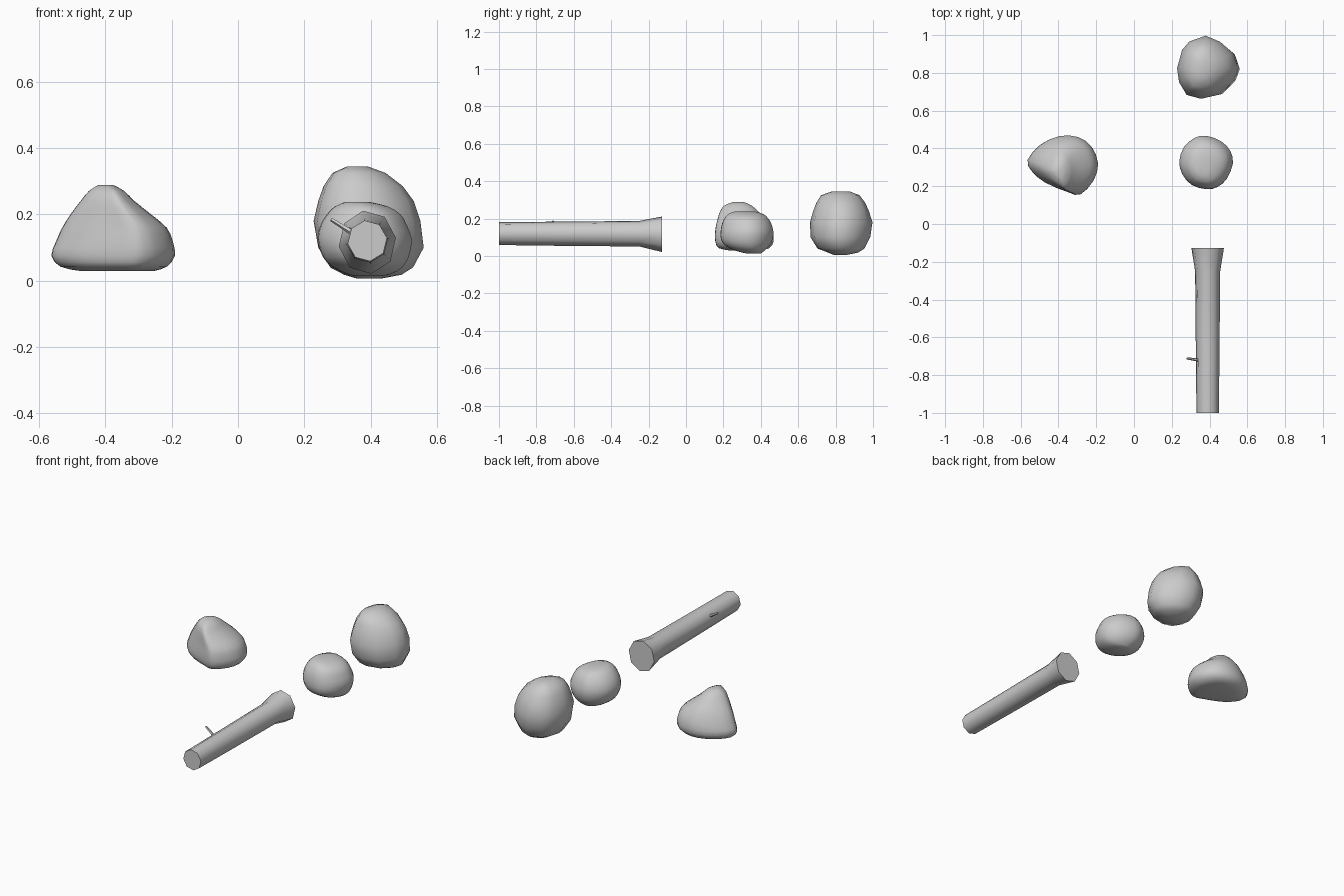
import bpy, bmesh, math
from mathutils import Vector

if "Cube" in bpy.data.objects:
    bpy.data.objects.remove(bpy.data.objects["Cube"])


def finish(name, bm, angle=60):
    bmesh.ops.recalc_face_normals(bm, faces=bm.faces)
    me = bpy.data.meshes.new(name)
    bm.to_mesh(me)
    bm.free()
    ob = bpy.data.objects.new(name, me)
    bpy.context.collection.objects.link(ob)
    bpy.ops.object.select_all(action='DESELECT')
    ob.select_set(True)
    bpy.context.view_layer.objects.active = ob
    bpy.ops.object.shade_smooth_by_angle(angle=math.radians(angle))
    return ob


def loft(name, rings, angle=60):
    """Skin a stack of equal-length rings, closing both ends with a fan."""
    bm = bmesh.new()
    rows = [[bm.verts.new(p) for p in r] for r in rings]
    n = len(rows[0])
    for a, b in zip(rows, rows[1:]):
        for i in range(n):
            j = (i + 1) % n
            bm.faces.new((a[i], a[j], b[j], b[i]))
    for row in (rows[0], rows[-1]):
        c = bm.verts.new(sum((v.co for v in row), Vector()) / n)
        for i in range(n):
            bm.faces.new((row[i], row[(i + 1) % n], c))
    return finish(name, bm, angle)


def densify(pts, closed):
    """Insert a smooth midpoint between neighbouring points."""
    n, out = len(pts), []
    for i in range(n if closed else n - 1):
        q = [pts[k % n if closed else min(max(k, 0), n - 1)] for k in range(i - 1, i + 3)]
        out.append(q[1])
        out.append(tuple((9 * (b + c) - a - d) / 16 for a, b, c, d in zip(*q)))
    return out if closed else out + [pts[-1]]


def rock(name, plan, levels, smooth=True):
    """plan: outline seen from above; levels: (z, x min, x max, y min, y max)."""
    if smooth:
        plan, levels = densify(plan, True), densify(levels, False)
    lo = [min(p[k] for p in plan) for k in (0, 1)]
    hi = [max(p[k] for p in plan) for k in (0, 1)]
    unit = [((x - lo[0]) / (hi[0] - lo[0]), (y - lo[1]) / (hi[1] - lo[1])) for x, y in plan]
    return loft(name, [[(a + (b - a) * u, c + (d - c) * v, z) for u, v in unit]
                       for z, a, b, c, d in levels])


# Peaked rock
rock("peaked_rock",
     [(-.566, .34), (-.50, .42), (-.40, .466), (-.30, .46), (-.23, .41), (-.196, .32),
      (-.22, .23), (-.29, .158), (-.355, .17), (-.476, .22), (-.545, .28)],
     [(.030, -.48, -.25, .23, .40), (.042, -.535, -.215, .175, .445),
      (.075, -.563, -.19, .157, .468), (.12, -.548, -.197, .155, .465),
      (.16, -.53, -.215, .16, .45), (.20, -.505, -.262, .17, .425),
      (.24, -.475, -.312, .183, .385), (.27, -.45, -.342, .205, .35),
      (.288, -.423, -.375, .25, .31)])

# Small round rock
rock("small_rock",
     [(.38, .47), (.46, .44), (.51, .386), (.522, .32), (.49, .24), (.44, .195),
      (.38, .183), (.30, .206), (.25, .265), (.235, .333), (.26, .41), (.32, .46)],
     [(.014, .35, .44, .32, .40), (.028, .31, .48, .265, .42), (.055, .268, .507, .21, .447),
      (.09, .248, .52, .187, .463), (.13, .24, .523, .185, .467), (.17, .25, .508, .192, .457),
      (.20, .268, .49, .205, .44), (.224, .292, .452, .225, .415), (.238, .325, .395, .26, .365)])

# Large boulder
rock("large_boulder",
     [(.38, 1.0), (.46, .968), (.53, .91), (.558, .83), (.534, .767), (.46, .693),
      (.354, .67), (.275, .69), (.233, .757), (.222, .83), (.25, .926), (.29, .97)],
     [(.006, .36, .43, .79, .86), (.018, .32, .493, .76, .92), (.04, .278, .528, .703, .955),
      (.10, .242, .56, .666, .985), (.18, .228, .55, .663, .997), (.24, .242, .53, .68, .978),
      (.285, .258, .497, .697, .958), (.325, .285, .445, .722, .928), (.345, .33, .39, .78, .875)],
     smooth=False)


# Eight-sided log with a flared butt
def log_ring(y, rx, rz, cz):
    return [(.39 + rx * math.cos(t), y, cz + rz * math.sin(t))
            for t in (math.radians(8 + 45 * i) for i in range(8))]


loft("log", [log_ring(-1.0, .060, .062, .120), log_ring(-.70, .063, .065, .119),
             log_ring(-.25, .067, .069, .119), log_ring(-.127, .087, .096, .116)])

# Broken twig on the side of the log
base, tip = Vector((.35, -.722, .142)), Vector((.281, -.711, .185))
axis = (tip - base).normalized()
side = axis.cross(Vector((0, 1, 0))).normalized()
other = axis.cross(side)
loft("twig", [[p + r * (side * math.cos(t) + other * math.sin(t))
               for t in (math.tau * i / 5 for i in range(5))]
              for p, r in ((base, .009), (tip, .006))])
